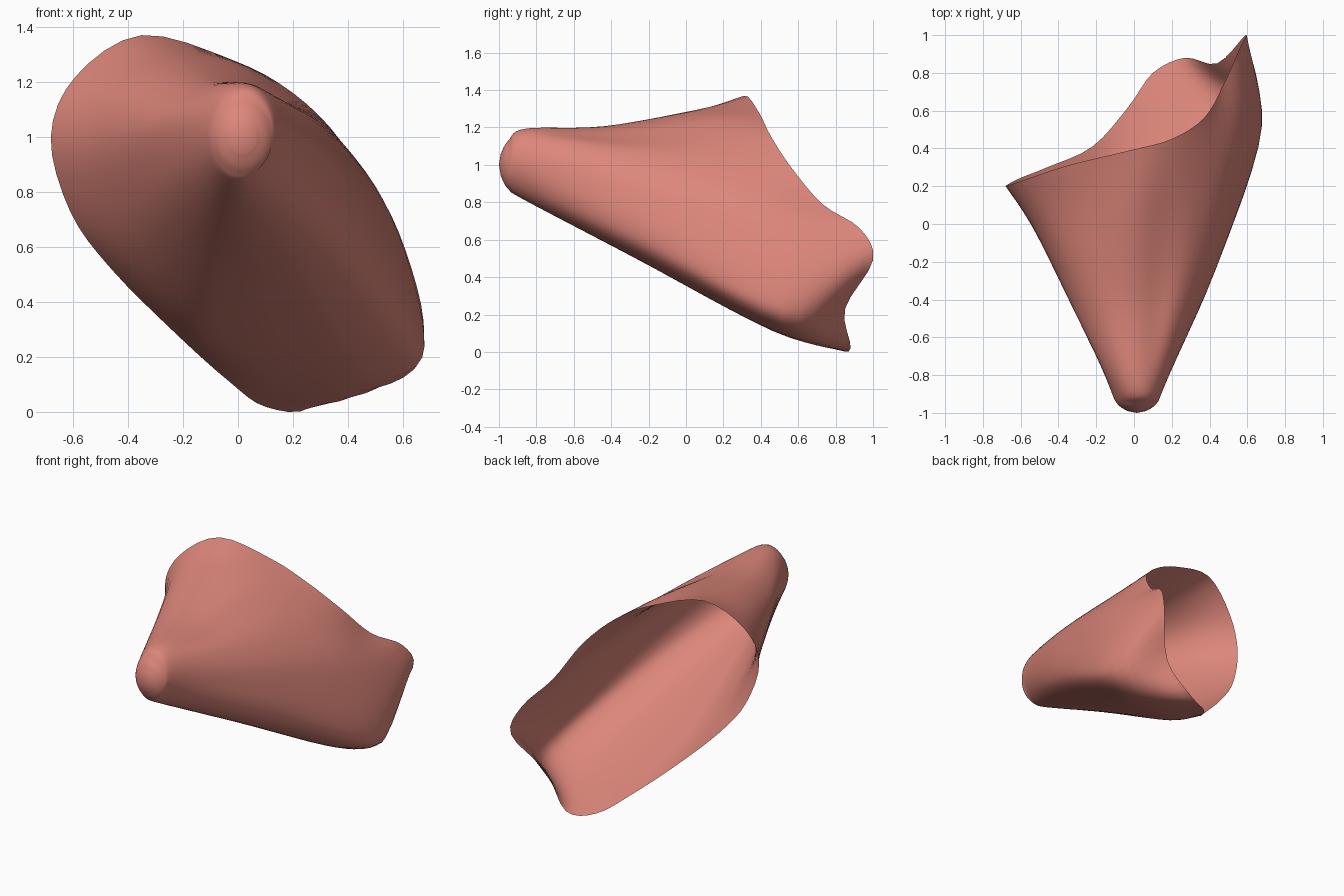
import bpy, bmesh, math
from mathutils import Vector as V

if "Cube" in bpy.data.objects:
    bpy.data.objects.remove(bpy.data.objects["Cube"])

# Open rim at the back, from the top, clockwise as seen from the front
RIM = [(-.35, .31, 1.37), (-.02, .39, 1.28), (.2, .45, 1.16), (.37, .56, .99),
       (.47, .73, .79), (.56, .93, .66), (.59, 1.0, .49), (.44, .85, .23),
       (.27, .88, .02), (.1, .8, .02), (-.03, .62, .11), (-.22, .41, .28),
       (-.46, .30, .52), (-.61, .24, .73), (-.68, .2, 1.0), (-.59, .23, 1.22)]
# Widest section of the outer wall
BELLY = [(-.27, .05, 1.29), (-.02, .1, 1.27), (.16, .15, 1.17), (.34, .25, 1.02),
         (.5, .35, .82), (.6, .45, .6), (.67, .5, .33), (.65, .52, .17),
         (.45, .48, .11), (.2, .42, .14), (0, .3, .22), (-.18, .15, .34),
         (-.36, .05, .54), (-.47, 0, .74), (-.53, -.03, .98), (-.46, -.02, 1.18)]
N, SUB, STEPS = 16, 4, 6
M = N * SUB
WALL = .03


def tip_ring(y, rx, rz):
    angles = [math.radians(-22 + 22.5 * i) for i in range(N)]
    return [V((.015 + rx * math.sin(a), y, 1.0 + rz * math.cos(a))) for a in angles]


def spline(a, b, c, d, t):
    return .5 * (2 * b + (c - a) * t + (2 * a - 5 * b + 4 * c - d) * t * t
                 + (3 * b - a - 3 * c + d) * t ** 3)


def dense_ring(ring):
    return [spline(ring[i - 1], ring[i], ring[(i + 1) % N], ring[(i + 2) % N], k / SUB)
            for i in range(N) for k in range(SUB)]


def loft(keys):
    rings = []
    for s in range(len(keys) - 1):
        a, b, c, d = (keys[min(max(s + o, 0), len(keys) - 1)] for o in (-1, 0, 1, 2))
        for k in range(STEPS):
            rings.append([spline(a[i], b[i], c[i], d[i], k / STEPS) for i in range(M)])
    return rings + [keys[-1]]


def shrink(ring, amount):
    centre = sum(ring, V()) / len(ring)
    return [p + (centre - p).normalized() * amount for p in ring]


# Outer wall sections running from the rim to the rounded tip
rim, belly = [V(p) for p in RIM], [V(p) for p in BELLY]
tip = tip_ring(-.85, .15, .195)
neck = []
for b, t in zip(belly, tip):
    p = b.lerp(t, .55)
    if p.x > 0:
        p.x *= 1.12
    if p.z > 1.1:
        p.z -= .03
    neck.append(p)
keys = [dense_ring(r) for r in (rim, belly, neck, tip, tip_ring(-.95, .105, .13),
                                tip_ring(-.99, .05, .06))]
outer = loft(keys)

# Hollow inside following the wall
inner_tip = [p + V((0, .04, 0)) for p in shrink(keys[3], WALL)]
inner_end = [p + V((0, .04, 0)) for p in shrink(keys[4], WALL)]
inner = loft([keys[0], shrink(keys[1], WALL), shrink(keys[2], WALL), inner_tip, inner_end])
inner = inner[:0:-1]

# Join all rings into one closed skin
bm = bmesh.new()
rows = [[bm.verts.new(p) for p in ring] for ring in inner + outer]
for r, s in zip(rows, rows[1:]):
    for i in range(M):
        j = (i + 1) % M
        bm.faces.new((r[i], r[j], s[j], s[i]))
for row, point in ((rows[0], V((.015, -.95, 1.0))), (rows[-1], V((.015, -1, 1.0)))):
    cap = bm.verts.new(point)
    for i in range(M):
        bm.faces.new((row[i], row[(i + 1) % M], cap))
bmesh.ops.recalc_face_normals(bm, faces=bm.faces)
for f in bm.faces:
    f.smooth = True

mesh = bpy.data.meshes.new("hollow_cone")
bm.to_mesh(mesh)
bm.free()
mat = bpy.data.materials.new("muscle pink")
mat.diffuse_color = (.72, .24, .195, 1)
mat.use_nodes = True
mat.node_tree.nodes["Principled BSDF"].inputs["Base Color"].default_value = mat.diffuse_color
mesh.materials.append(mat)
obj = bpy.data.objects.new("hollow_cone", mesh)
bpy.context.collection.objects.link(obj)
bpy.context.view_layer.objects.active = obj
obj.select_set(True)
bpy.ops.object.shade_smooth_by_angle(angle=math.radians(60))
